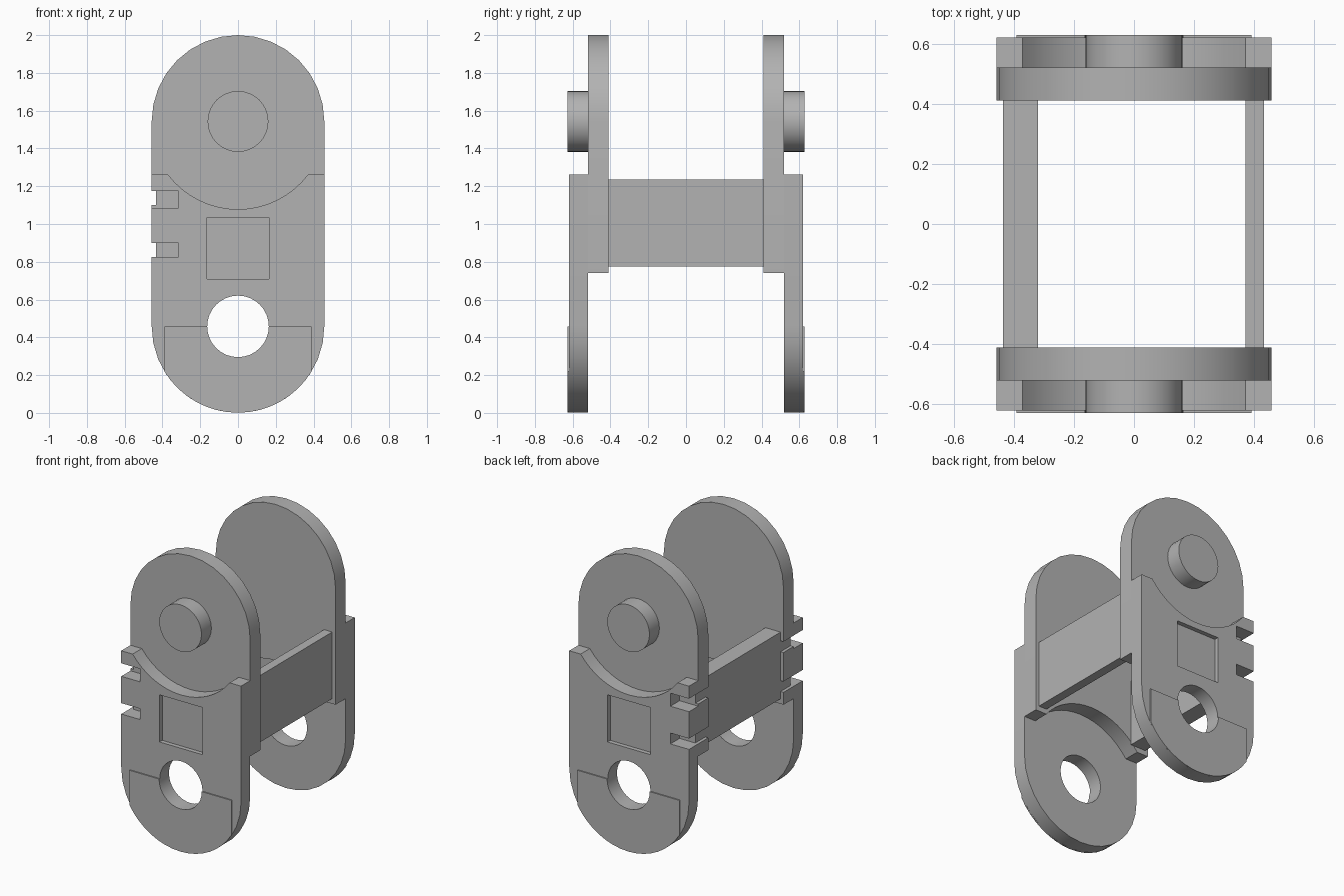
import bpy, bmesh
from math import sin, cos, pi, sqrt, asin

cube = bpy.data.objects.get("Cube")
if cube:
    bpy.data.objects.remove(cube, do_unlink=True)

grey = bpy.data.materials.new("plain grey")
grey.use_nodes = True
colour = (0.45, 0.45, 0.45, 1)
grey.diffuse_color = colour
grey.node_tree.nodes["Principled BSDF"].inputs["Base Color"].default_value = colour

R = 0.457                     # plate half width
RELIEF = 0.465                # radius of the concave clearance
PIN_Z, HOLE_Z = 1.543, 0.458  # pivot heights
SHOULDER = 0.37               # where the concave arc meets the flat shoulder
DIP = asin(SHOULDER / RELIEF)
DROP = sqrt(RELIEF ** 2 - SHOULDER ** 2)


def arc(cz, r, a0, a1, n=16):
    """Points in x, z on an arc; angles run anticlockwise from +x."""
    return [(r * cos(a0 + (a1 - a0) * i / n), cz + r * sin(a0 + (a1 - a0) * i / n))
            for i in range(n + 1)]


def rect(x0, x1, z0, z1):
    return [(x0, z0), (x1, z0), (x1, z1), (x0, z1)]


def extrude(name, profile, y0, y1):
    """Solid made from an x, z outline between two depths."""
    bm = bmesh.new()
    face = bm.faces.new([bm.verts.new((x, y0, z)) for x, z in profile])
    side = bmesh.ops.extrude_face_region(bm, geom=[face])["geom"]
    bmesh.ops.translate(bm, vec=(0, y1 - y0, 0),
                        verts=[v for v in side if isinstance(v, bmesh.types.BMVert)])
    bmesh.ops.recalc_face_normals(bm, faces=bm.faces)
    mesh = bpy.data.meshes.new(name)
    bm.to_mesh(mesh)
    bm.free()
    obj = bpy.data.objects.new(name, mesh)
    bpy.context.collection.objects.link(obj)
    mesh.materials.append(grey)
    return obj


def select(obj):
    bpy.ops.object.select_all(action="DESELECT")
    obj.select_set(True)
    bpy.context.view_layer.objects.active = obj


def cut(obj, profile, y0, y1):
    cutter = extrude("cutter", profile, y0, y1)
    cutter.hide_render = True
    mod = obj.modifiers.new("cut", "BOOLEAN")
    mod.operation, mod.solver, mod.object = "DIFFERENCE", "EXACT", cutter
    select(obj)
    bpy.ops.object.modifier_apply(modifier=mod.name)
    bpy.data.objects.remove(cutter, do_unlink=True)


def finish(obj, mirrored=True):
    select(obj)
    if mirrored:
        mod = obj.modifiers.new("front and back", "MIRROR")
        mod.use_axis = (False, True, False)
        mod.use_mirror_merge = False
        bpy.ops.object.modifier_apply(modifier=mod.name)
    bpy.ops.object.shade_smooth_by_angle(angle=0.52)


# Inner plates: round top, concave bottom, shallow side notches
top = arc(PIN_Z, R, 0, pi)
concave = arc(HOLE_Z, RELIEF, pi / 2 + DIP, pi / 2 - DIP)
foot = HOLE_Z + DROP
inner = extrude("inner_plates", top + [(-R, foot)] + concave + [(R, foot)], -0.52, -0.41)
for z0, z1 in ((0.825, 0.9), (1.1, 1.175)):
    cut(inner, rect(-0.6, -0.435, z0, z1), -0.6, -0.3)
finish(inner)

# Outer plates: round bottom, concave top, hole, square recess, deep notches
bottom = arc(HOLE_Z, R, pi, 2 * pi)
concave = arc(PIN_Z, RELIEF, 1.5 * pi + DIP, 1.5 * pi - DIP)
shoulder = PIN_Z - DROP
outer = extrude("outer_plates", bottom + [(R, shoulder)] + concave + [(-R, shoulder)],
                -0.62, -0.52)
hole = arc(HOLE_Z, 0.163, 0, 2 * pi, 32)[:-1]
cut(outer, hole, -0.7, -0.4)
cut(outer, rect(-0.165, 0.165, 0.71, 1.035), -0.7, -0.59)
for z0, z1 in ((0.825, 0.9), (1.085, 1.175)):
    cut(outer, rect(-0.6, -0.315, z0, z1), -0.7, -0.4)
finish(outer)

# Thin raised pads around the lower half of the holes
spread = asin(0.39 / R)
pad = extrude("lower_pads", arc(HOLE_Z, R, 1.5 * pi - spread, 1.5 * pi + spread)
              + [(0.39, HOLE_Z), (-0.39, HOLE_Z)], -0.628, -0.62)
cut(pad, hole, -0.7, -0.5)
finish(pad)

# Pivot pins
finish(extrude("pivot_pins", arc(PIN_Z, 0.161, 0, 2 * pi, 32)[:-1], -0.628, -0.52))

# Cross bars joining the two sides
finish(extrude("left_cross_bar", rect(0.37, 0.432, 0.775, 1.235), -0.41, 0.41), False)
finish(extrude("right_cross_bar", rect(-0.435, -0.32, 0.775, 1.235), -0.41, 0.41), False)
